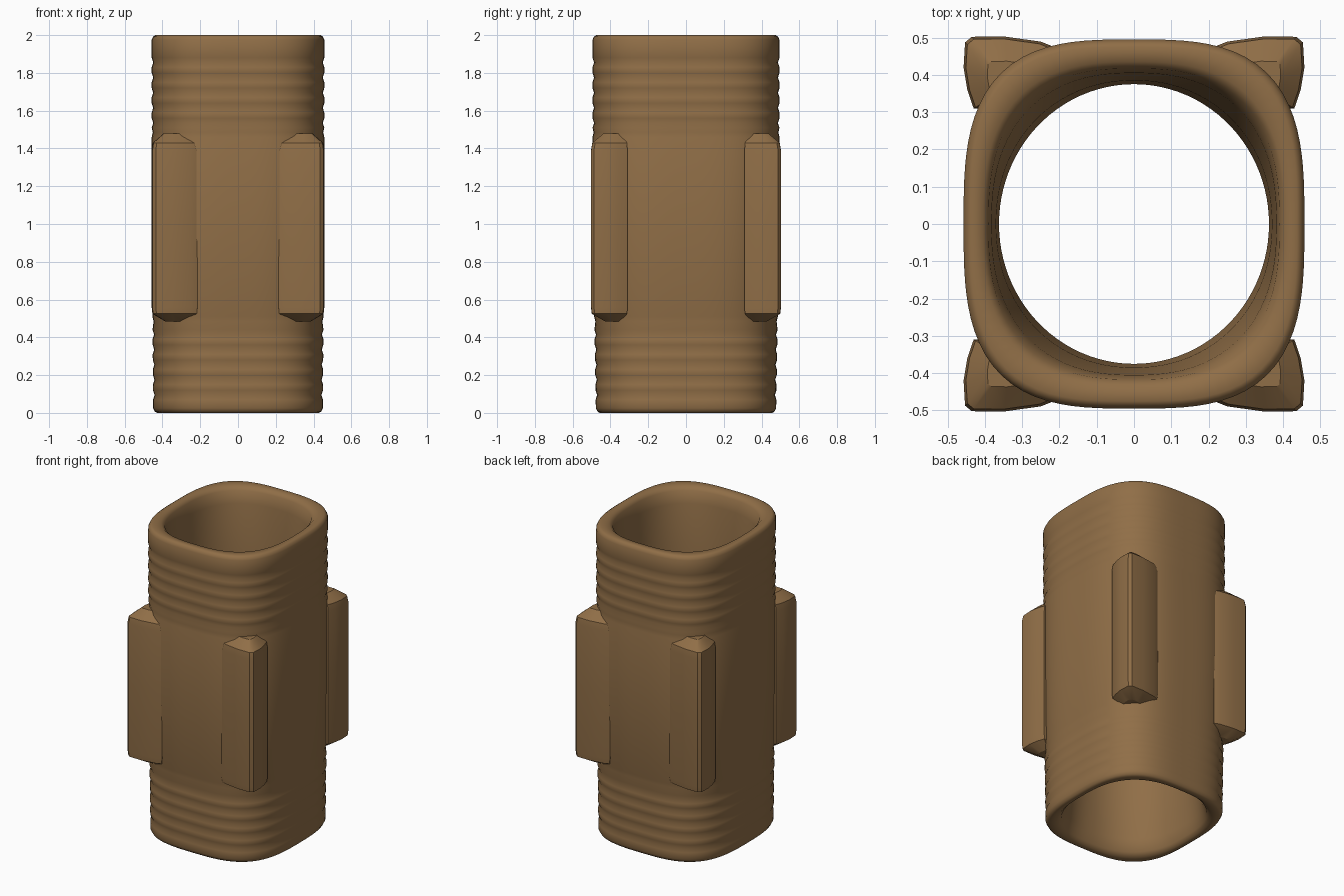
import bpy, bmesh, math

if "Cube" in bpy.data.objects:
    bpy.data.objects.remove(bpy.data.objects["Cube"])

mat = bpy.data.materials.new("brown")
mat.diffuse_color = (0.28, 0.157, 0.063, 1)
mat.use_nodes = True
mat.node_tree.nodes["Principled BSDF"].inputs["Base Color"].default_value = mat.diffuse_color
N = 96


def superellipse(a, b, n, z):
    pts = []
    for i in range(N):
        t = 2 * math.pi * i / N
        c, s = math.cos(t), math.sin(t)
        r = (abs(c / a) ** n + abs(s / b) ** n) ** (-1 / n)
        pts.append((r * c, r * s, z))
    return pts


def bridge(bm, r0, r1):
    k = len(r0)
    for i in range(k):
        j = (i + 1) % k
        bm.faces.new((r0[i], r0[j], r1[j], r1[i]))


def finish(bm, name, angle):
    bmesh.ops.recalc_face_normals(bm, faces=bm.faces)
    me = bpy.data.meshes.new(name)
    bm.to_mesh(me)
    bm.free()
    ob = bpy.data.objects.new(name, me)
    bpy.context.collection.objects.link(ob)
    me.materials.append(mat)
    bpy.ops.object.select_all(action='DESELECT')
    ob.select_set(True)
    bpy.context.view_layer.objects.active = ob
    bpy.ops.object.shade_smooth_by_angle(angle=math.radians(angle))
    return ob


# Pipe body: outer wall with threaded ends, rounded rims, open bore
def outer(z, shrink=0.0):
    t = z / 2
    a = 0.449 + 0.008 * min(1, 2 * t)
    b = 0.477 + 0.018 * min(1, 2 * t)
    return (a - shrink, b - shrink, 3.1, z)


profile = [outer(0.0, 0.02), outer(0.008, 0.008), outer(0.025)]
z = 0.07
while z < 0.46:                                   # lower thread
    profile += [outer(z), outer(z + 0.025, 0.008), outer(z + 0.05)]
    z += 0.08
profile += [outer(0.485, 0.006), outer(0.51), outer(1.0), outer(1.46),
            outer(1.485, 0.006)]
z = 1.51
while z < 1.9:                                    # upper thread
    profile += [outer(z), outer(z + 0.025, 0.008), outer(z + 0.05)]
    z += 0.08
profile += [outer(1.975), outer(1.992, 0.008), outer(2.0, 0.02)]
# bore, top to bottom
profile += [(0.405, 0.435, 2.7, 1.995), (0.39, 0.417, 2.6, 1.975),
            (0.382, 0.405, 2.4, 1.9), (0.37, 0.385, 2.1, 1.6),
            (0.362, 0.375, 2.0, 1.3), (0.362, 0.375, 2.0, 0.7),
            (0.37, 0.383, 2.1, 0.4), (0.38, 0.398, 2.3, 0.1),
            (0.39, 0.412, 2.5, 0.025), (0.405, 0.43, 2.7, 0.004)]
bm = bmesh.new()
rings = [[bm.verts.new(p) for p in superellipse(*s)] for s in profile]
for i in range(len(rings)):
    bridge(bm, rings[i], rings[(i + 1) % len(rings)])
finish(bm, "pipe_body", 50)

# Corner ribs: squared lugs with chamfered ends, mirrored to four corners
section = [(0.21, 0.42), (0.215, 0.475), (0.25, 0.489), (0.35, 0.503),
           (0.435, 0.502), (0.453, 0.487), (0.457, 0.42), (0.447, 0.36),
           (0.43, 0.31), (0.38, 0.31)]
core = (0.33, 0.37)
levels = [(0.485, 0.45), (0.525, 0.97), (0.56, 1.0), (1.0, 1.0),
          (1.39, 1.0), (1.43, 0.95), (1.48, 0.5)]
bm = bmesh.new()
for sx in (-1, 1):
    for sy in (-1, 1):
        rr = [[bm.verts.new((sx * (core[0] + (x - core[0]) * k),
                             sy * (core[1] + (y - core[1]) * k), h))
               for x, y in section] for h, k in levels]
        for r0, r1 in zip(rr, rr[1:]):
            bridge(bm, r0, r1)
        bm.faces.new(rr[0])
        bm.faces.new(rr[-1])
finish(bm, "corner_ribs", 30)
